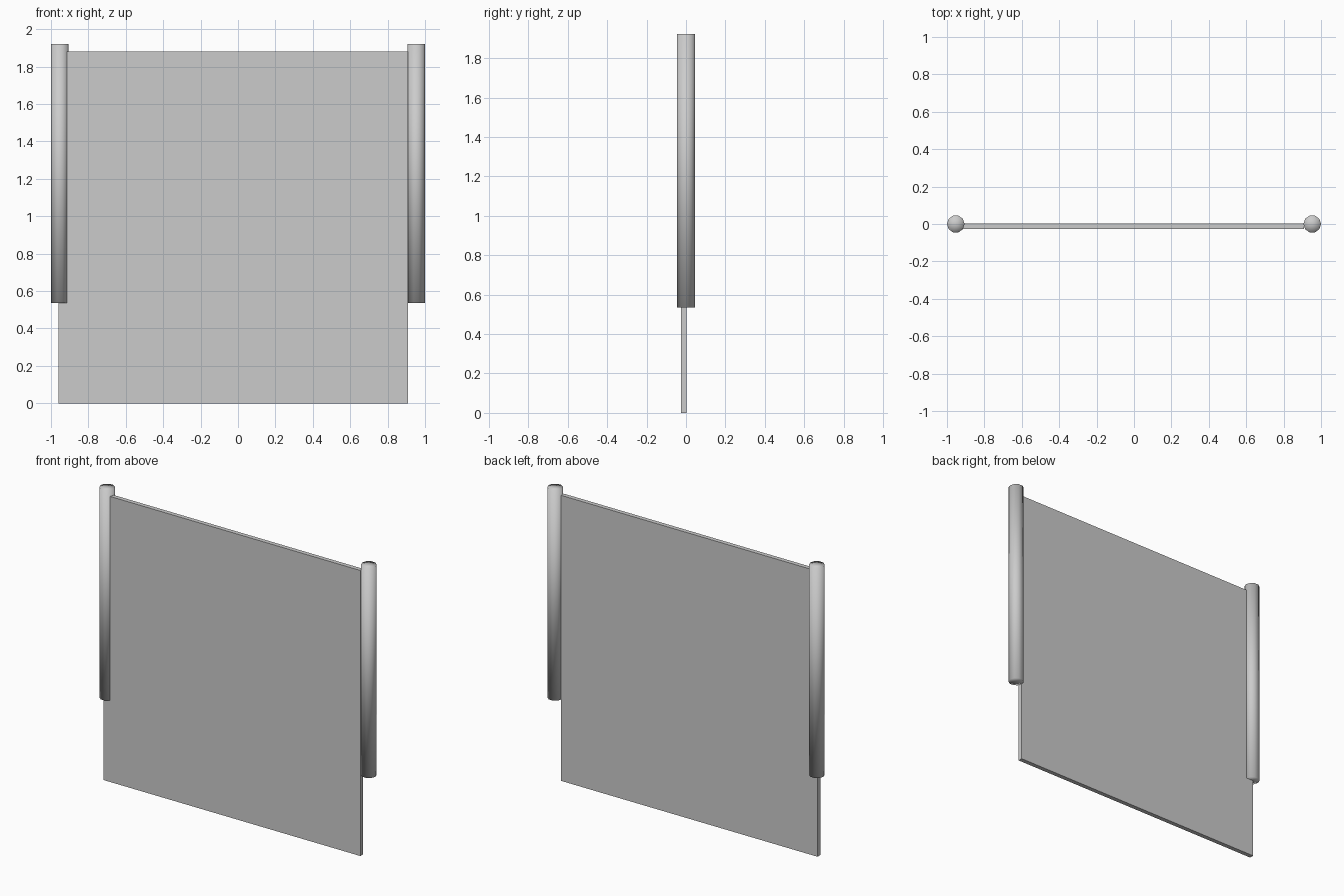
import bpy

cube = bpy.data.objects.get("Cube")
if cube:
    bpy.data.objects.remove(cube, do_unlink=True)


def make_material(name, colour):
    mat = bpy.data.materials.new(name)
    mat.use_nodes = True
    mat.diffuse_color = colour
    mat.node_tree.nodes["Principled BSDF"].inputs["Base Color"].default_value = colour
    return mat


grey = make_material("light grey", (0.6, 0.6, 0.6, 1))


def finish(name):
    obj = bpy.context.object
    obj.name = obj.data.name = name
    obj.data.materials.append(grey)
    return obj


def add_panel(name, low, high):
    centre = [(a + b) / 2 for a, b in zip(low, high)]
    bpy.ops.mesh.primitive_cube_add(size=1, location=centre)
    obj = finish(name)
    obj.scale = [b - a for a, b in zip(low, high)]
    bpy.ops.object.transform_apply(location=False, rotation=False, scale=True)


def add_post(name, x, bottom, top):
    # Ten-sided post with a corner on the x axis, softly shaded over its caps
    bpy.ops.mesh.primitive_cylinder_add(
        vertices=10, radius=0.047, depth=top - bottom, end_fill_type='TRIFAN',
        location=(x, 0, (bottom + top) / 2), rotation=(0, 0, 1.5707963))
    finish(name)
    bpy.ops.object.shade_smooth()


# Thin sheet hanging between the posts, slightly off centre
add_panel("panel", (-0.96, -0.026, 0), (0.91, 0.003, 1.88))

# Posts at both sides
for side, sign in (("left", 1), ("right", -1)):
    add_post(side + "_post", sign * 0.953, 0.536, 1.922)
